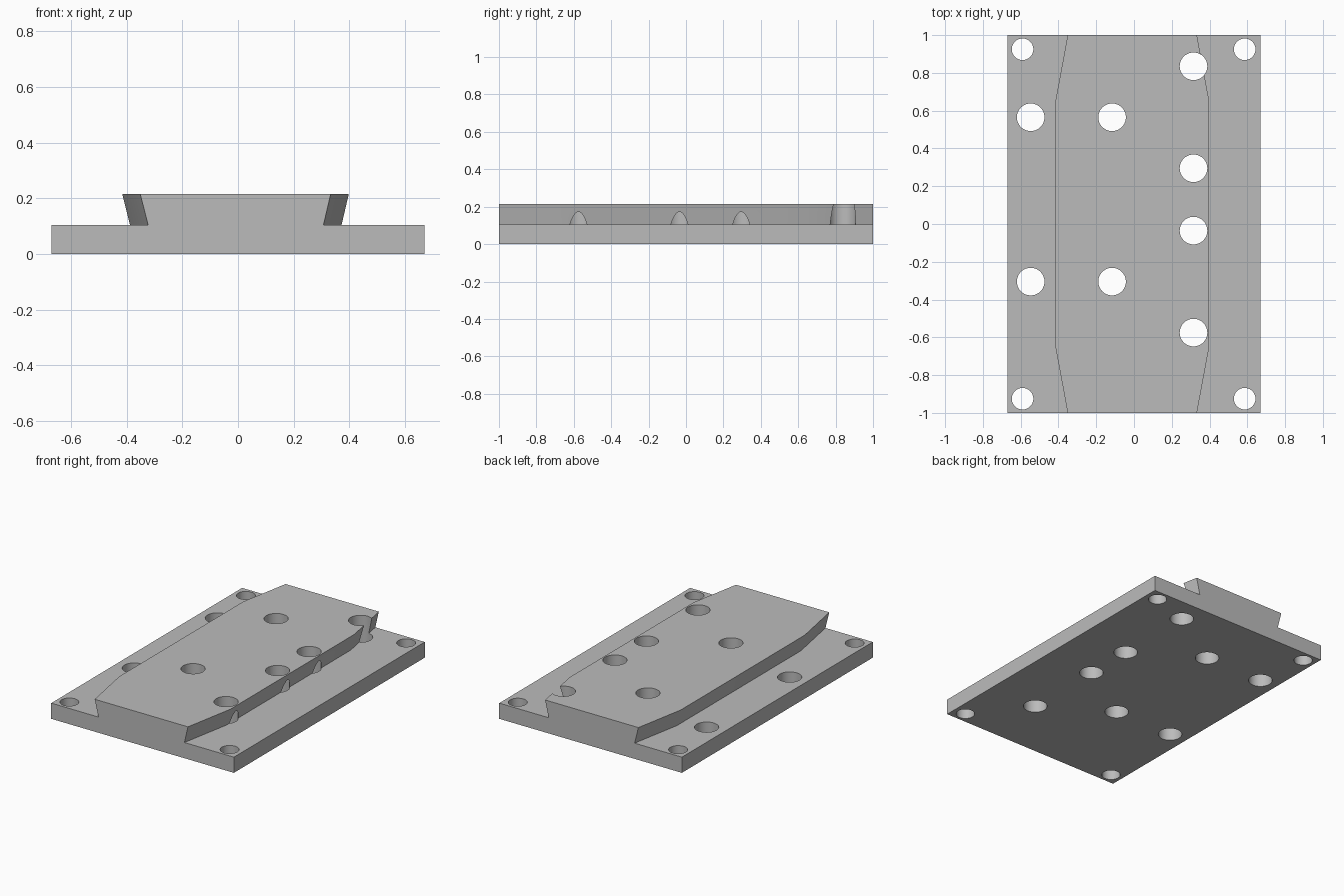
import bpy, bmesh

if "Cube" in bpy.data.objects:
    bpy.data.objects.remove(bpy.data.objects["Cube"])

HALF_W, BASE_Z, TOP_Z = 0.67, 0.104, 0.215

grey = bpy.data.materials.new("plain grey")
grey.diffuse_color = (0.5, 0.5, 0.5, 1)
grey.use_nodes = True
grey.node_tree.nodes["Principled BSDF"].inputs["Base Color"].default_value = grey.diffuse_color


def add_object(name, bm):
    bmesh.ops.recalc_face_normals(bm, faces=bm.faces)
    mesh = bpy.data.meshes.new(name)
    bm.to_mesh(mesh)
    bm.free()
    mesh.materials.append(grey)
    obj = bpy.data.objects.new(name, mesh)
    bpy.context.collection.objects.link(obj)
    return obj


# Plate with dovetail rail: one cross-section lofted along y, rail narrowing at the ends
bm = bmesh.new()
rings = []
for y, inset in ((-1, 0.065), (-0.65, 0), (0.65, 0), (1, 0.065)):
    section = [(-HALF_W, 0), (HALF_W, 0), (HALF_W, BASE_Z),
               (0.372 - inset, BASE_Z), (0.398 - inset, TOP_Z),
               (-0.416 + inset, TOP_Z), (-0.388 + inset, BASE_Z),
               (-HALF_W, BASE_Z)]
    rings.append([bm.verts.new((x, y, z)) for x, z in section])
for a, b in zip(rings, rings[1:]):
    for i in range(8):
        j = (i + 1) % 8
        bm.faces.new((a[i], a[j], b[j], b[i]))
bm.faces.new(rings[0])
bm.faces.new(rings[-1])
# Merge the flat strips that lie in one plane
bmesh.ops.dissolve_limit(bm, angle_limit=0.001, verts=bm.verts, edges=bm.edges)
plate = add_object("dovetail_plate", bm)

# Drill cutters: corner screw holes and larger mounting holes
corner_holes = [(x, y, 0.057) for x in (-0.59, 0.586) for y in (-0.925, 0.925)]
mount_holes = [(x, y, 0.073) for x in (-0.547, -0.116) for y in (-0.305, 0.565)]
rail_holes = [(0.315, y, 0.073) for y in (-0.575, -0.035, 0.295, 0.835)]
bm = bmesh.new()
for x, y, r in corner_holes + mount_holes + rail_holes:
    made = bmesh.ops.create_cone(bm, cap_ends=True, segments=64,
                                 radius1=r, radius2=r, depth=1)
    bmesh.ops.translate(bm, verts=made["verts"], vec=(x, y, 0.1))
drills = add_object("hole_cutters", bm)
drills.hide_render = True

# Drill the holes through plate and rail
cut = plate.modifiers.new("holes", 'BOOLEAN')
cut.operation = 'DIFFERENCE'
cut.solver = 'EXACT'
cut.object = drills
bpy.context.view_layer.objects.active = plate
plate.select_set(True)
bpy.ops.object.modifier_apply(modifier=cut.name)
bpy.data.objects.remove(drills)
bpy.ops.object.shade_smooth_by_angle()
